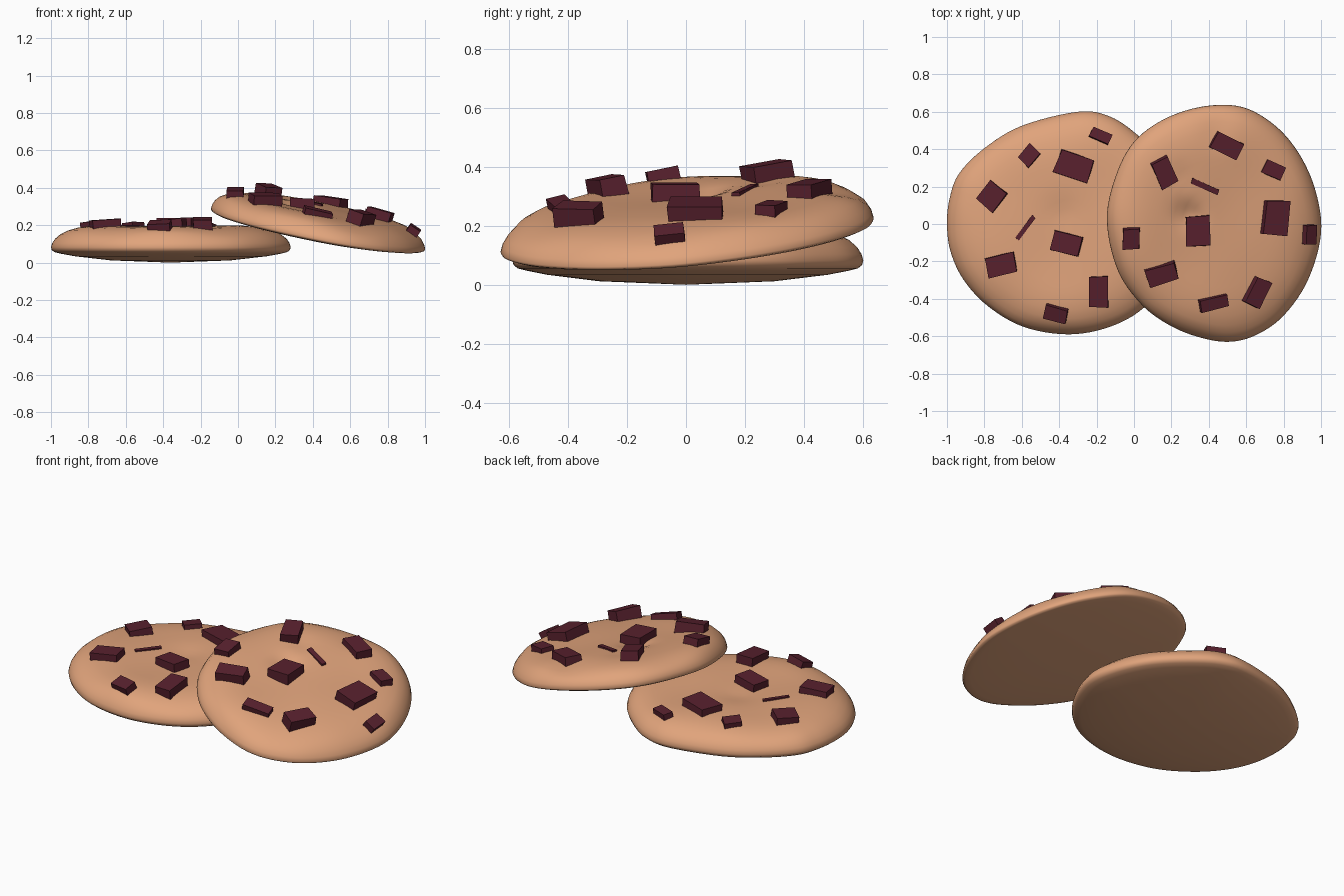
import bpy, bmesh, math, random
from mathutils import Vector, Matrix
from mathutils.bvhtree import BVHTree

if "Cube" in bpy.data.objects:
    bpy.data.objects.remove(bpy.data.objects["Cube"])

random.seed(4)


def material(name, col):
    m = bpy.data.materials.new(name)
    m.diffuse_color = (*col, 1)
    m.use_nodes = True
    m.node_tree.nodes["Principled BSDF"].inputs["Base Color"].default_value = m.diffuse_color
    return m


DOUGH = material("baked dough", (0.75, 0.37, 0.2))
CHOC = material("dark chocolate", (0.098, 0.015, 0.027))


def smooth_loop(pts, n=6):
    """Closed spline through the outline points."""
    out, k = [], len(pts)
    P = [Vector(p) for p in pts]
    for i in range(k):
        a, b, c, d = P[i - 1], P[i], P[(i + 1) % k], P[(i + 2) % k]
        for j in range(n):
            t = j / n
            out.append(0.5 * (2 * b + (c - a) * t + (2 * a - 5 * b + 4 * c - d) * t * t
                              + (3 * b - a - 3 * c + d) * t ** 3))
    return out


def add_object(name, bm, mat):
    bmesh.ops.recalc_face_normals(bm, faces=bm.faces)
    me = bpy.data.meshes.new(name)
    bm.to_mesh(me)
    bm.free()
    me.materials.append(mat)
    ob = bpy.data.objects.new(name, me)
    bpy.context.collection.objects.link(ob)
    return ob


# Cross-section from underside to rim to top: (outline scale, height)
RIM = 0.082
PROFILE = [(0.5, 0.012), (0.8, 0.034), (0.92, 0.048), (0.97, 0.056), (0.993, 0.067),
           (1.0, RIM), (0.99, 0.104), (0.965, 0.128), (0.92, 0.153), (0.86, 0.171),
           (0.78, 0.184), (0.7, 0.19)]
PROFILE += [(s / 100, 0.193) for s in (62, 54, 46, 38, 30, 22, 14, 7)]


def cookie(name, outline, centre, lift, slope, belly, dents):
    loop, c = smooth_loop(outline), Vector(centre)

    def place(p, z, top):
        if z < RIM:
            z = RIM - (RIM - z) * belly
        if top:     # gentle unevenness and dents on the top
            z += 0.006 * math.sin(9 * p.x + 2) * math.cos(8 * p.y + 1)
            for dx, dy, depth, r in dents:
                z -= depth * math.exp(-((p.x - dx) ** 2 + (p.y - dy) ** 2) / r ** 2)
        d = p - c
        return (p.x, p.y, z + lift + slope[0] * d.x + slope[1] * d.y)

    bm = bmesh.new()
    rings = []
    for i, (s, z) in enumerate(PROFILE):
        rings.append([bm.verts.new(place(c + (p - c) * s, z, i > 7)) for p in loop])
    n = len(loop)
    for a, b in zip(rings, rings[1:]):
        for j in range(n):
            bm.faces.new((a[j], a[(j + 1) % n], b[(j + 1) % n], b[j]))
    for ring, z, top in ((rings[0], 0, False), (rings[-1], 0.193, True)):
        v = bm.verts.new(place(c, z, top))
        for j in range(n):
            bm.faces.new((ring[j], ring[(j + 1) % n], v))
    for f in bm.faces:
        f.smooth = True
    bmesh.ops.recalc_face_normals(bm, faces=bm.faces)
    tree = BVHTree.FromBMesh(bm)
    add_object(name, bm, DOUGH)
    return tree


def chips(name, tree, rows):
    """Chunks as (x, y, width, depth, turn, height above the dough)."""
    for i, (x, y, w, d, ang, h) in enumerate(rows):
        hit, nrm, _, _ = tree.ray_cast(Vector((x, y, 2)), Vector((0, 0, -1)))
        up = (nrm + Vector((random.uniform(-.1, .1), random.uniform(-.1, .1), 0))).normalized()
        tilt = Vector((0, 0, 1)).rotation_difference(up).to_matrix().to_4x4()
        bm = bmesh.new()
        bmesh.ops.create_cube(bm, size=1)
        for v in bm.verts:
            k = random.uniform(0.92, 1.06)
            v.co = Vector((v.co.x * w * k, v.co.y * d * k, h if v.co.z > 0 else -0.05))
        bm.transform(Matrix.Translation(hit) @ tilt @ Matrix.Rotation(math.radians(ang), 4, 'Z'))
        add_object(f"{name}_{i + 1}", bm, CHOC)


# Flat cookie on the left
left = cookie("flat_cookie", [
    (-1, 0), (-.985, .14), (-.935, .27), (-.8, .405), (-.6, .525), (-.3, .6), (-.13, .575),
    (.02, .475), (.16, .33), (.25, .15), (.28, -.05), (.2, -.27), (.05, -.45), (-.13, -.55),
    (-.35, -.59), (-.59, -.55), (-.78, -.44), (-.91, -.3), (-.98, -.15)],
    (-.36, 0), 0, (0, 0), 1.0, [(-.38, .06, .01, .09)])
chips("flat_cookie_chip", left, [
    (-.76, .15, .118, .13, -39, .035), (-.56, .365, .08, .1, -42, .025),
    (-.32, .31, .19, .13, -19, .04), (-.18, .47, .11, .055, -24, .03),
    (-.58, -.02, .155, .025, 53, .008), (-.36, -.105, .16, .11, -14, .045),
    (-.71, -.22, .16, .11, 13, .035), (-.19, -.36, .1, .16, 0, .045),
    (-.415, -.475, .12, .075, -14, .035)])

# Tilted cookie leaning on the first
right = cookie("leaning_cookie", [
    (1, -.05), (.97, .18), (.88, .38), (.75, .53), (.58, .625), (.38, .63), (.17, .565),
    (0, .44), (-.1, .25), (-.145, .02), (-.09, -.24), (.03, -.42), (.17, -.53), (.33, -.6),
    (.5, -.63), (.65, -.595), (.8, -.49), (.93, -.3)],
    (.43, 0), .097, (-.185, .087), .55,
    [(.3, .05, .035, .07), (.44, .5, .012, .08), (.25, .25, .01, .07)])
chips("leaning_cookie_chip", right, [
    (.16, .28, .1, .15, 25, .05), (.495, .42, .165, .1, -27, .04),
    (.745, .29, .11, .075, -24, .03), (.38, .2, .16, .03, -24, .008),
    (.34, -.035, .13, .16, 2, .05), (.75, .035, .13, .18, -5, .05),
    (.93, -.055, .065, .1, 0, .035), (-.015, -.075, .09, .11, 0, .035),
    (.15, -.265, .165, .095, 17, .05), (.425, -.42, .155, .065, 12, .03),
    (.65, -.36, .09, .155, -26, .06)])
